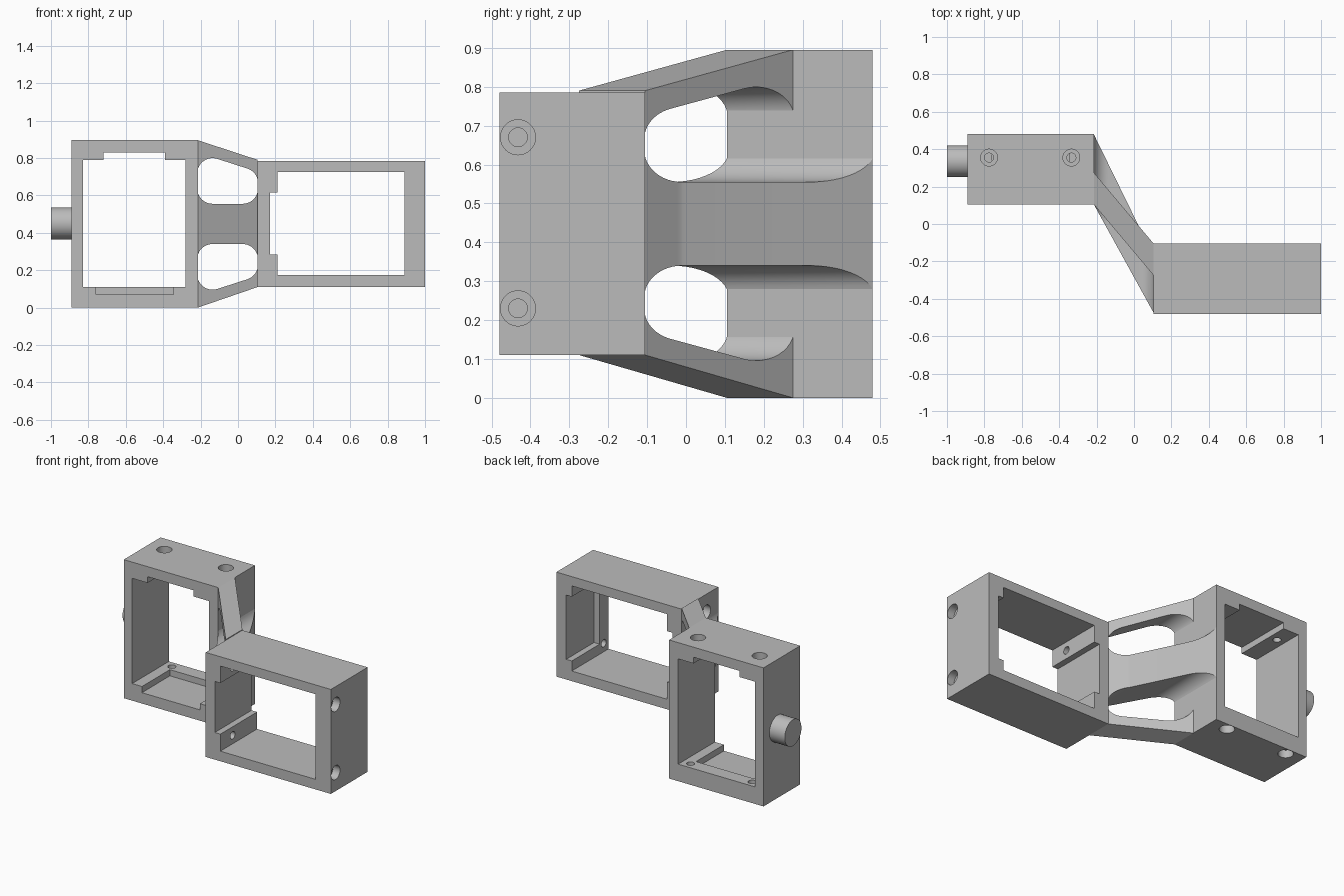
import bpy, bmesh, math
from mathutils import Matrix, Vector

cube = bpy.data.objects.get("Cube")
if cube:
    bpy.data.objects.remove(cube, do_unlink=True)

grey = bpy.data.materials.new("matte grey")
grey.use_nodes = True
colour = (0.5, 0.5, 0.5, 1)
grey.diffuse_color = colour
grey.node_tree.nodes["Principled BSDF"].inputs["Base Color"].default_value = colour


def make_object(name, bm):
    bmesh.ops.recalc_face_normals(bm, faces=bm.faces)
    mesh = bpy.data.meshes.new(name)
    bm.to_mesh(mesh)
    bm.free()
    mesh.materials.append(grey)
    obj = bpy.data.objects.new(name, mesh)
    bpy.context.collection.objects.link(obj)
    return obj


def prism(name, points, axis, low, high):
    """Extrude a flat outline along y (x, z outline) or z (x, y outline)."""
    bm = bmesh.new()
    place = (lambda p: (p[0], low, p[1])) if axis == "y" else (lambda p: (p[0], p[1], low))
    face = bm.faces.new([bm.verts.new(place(p)) for p in points])
    moved = bmesh.ops.extrude_face_region(bm, geom=[face])["geom"]
    step = Vector((0, high - low, 0) if axis == "y" else (0, 0, high - low))
    bmesh.ops.translate(bm, vec=step, verts=[v for v in moved if isinstance(v, bmesh.types.BMVert)])
    return make_object(name, bm)


def block(name, x, y, z):
    outline = [(x[0], z[0]), (x[1], z[0]), (x[1], z[1]), (x[0], z[1])]
    return prism(name, outline, "y", y[0], y[1])


def cylinder(name, centre, radius, length, axis="Z"):
    bm = bmesh.new()
    bmesh.ops.create_cone(bm, cap_ends=True, segments=48, radius1=radius,
                          radius2=radius, depth=length)
    if axis == "X":
        bm.transform(Matrix.Rotation(math.pi / 2, 4, "Y"))
    bm.transform(Matrix.Translation(centre))
    return make_object(name, bm)


def combine(target, other, operation):
    mod = target.modifiers.new("combine", "BOOLEAN")
    mod.operation, mod.object, mod.solver = operation, other, "EXACT"
    bpy.context.view_layer.objects.active = target
    bpy.ops.object.modifier_apply(modifier=mod.name)
    bpy.data.objects.remove(other, do_unlink=True)


def rounded(corners, radius, steps=12):
    """Replace every corner of an outline with an arc."""
    result = []
    for i, c in enumerate(corners):
        c = Vector(c)
        a = (Vector(corners[i - 1]) - c).normalized()
        b = (Vector(corners[(i + 1) % len(corners)]) - c).normalized()
        half = a.angle(b) / 2
        centre = c + (a + b).normalized() * radius / math.sin(half)
        start = c + a * radius / math.tan(half) - centre
        end = c + b * radius / math.tan(half) - centre
        for k in range(steps + 1):
            spoke = start.lerp(end, k / steps).normalized()
            if 0 < k < steps:
                total = start.angle(end)
                t = k / steps
                spoke = (start * math.sin((1 - t) * total) + end * math.sin(t * total)).normalized()
            result.append(tuple(centre + spoke * radius))
    return result


# Tall frame: open ring with a notch, a floor pocket and counterbored screw holes
tall = block("tall_frame", (-0.89, -0.215), (0.105, 0.48), (0, 0.895))
cutters = [
    block("opening", (-0.83, -0.28), (0, 0.6), (0.11, 0.79)),
    block("notch", (-0.72, -0.39), (0, 0.6), (0.7, 0.83)),
    block("pocket", (-0.76, -0.345), (0, 0.39), (0.07, 0.2)),
]
for x in (-0.775, -0.335):
    for y, face_z, inward in ((0.355, 0.895, -1), (0.432, 0, 1)):
        cutters.append(cylinder("screw_hole", (x, y, face_z + inward * 0.05), 0.024, 0.2))
        cutters.append(cylinder("counterbore", (x, y, face_z), 0.045, 0.1))
for cutter in cutters:
    combine(tall, cutter, "DIFFERENCE")

# Wide frame: the same ring turned on its side and facing the other way
wide = bpy.data.objects.new("wide_frame", tall.data.copy())
bpy.context.collection.objects.link(wide)
wide.data.transform(Matrix(((0, 0, -1, 1), (0, -1, 0, 0), (-1, 0, 0, -0.105), (0, 0, 0, 1))))

# Connector: slanted tapering plate plus a thicker middle web
left, right = -0.215, 0.105
connector = prism("connector", [(left, 0.105), (right, -0.275), (right, -0.105), (left, 0.275)],
                  "z", 0, 0.895)
for v in connector.data.vertices:
    if v.co.x > 0:
        v.co.z = 0.11 if v.co.z < 0.4 else 0.79
web = prism("web", [(left, 0.105), (right, -0.475), (right, -0.105), (0.085, -0.097),
                    (0.06, -0.07), (0.02, 0), (left, 0.48)], "z", 0.235, 0.66)
combine(connector, web, "UNION")

# Rounded windows above and below the web
window = rounded([(left - 0.003, 0.555), (right + 0.002, 0.555),
                  (right + 0.002, 0.725), (left - 0.003, 0.83)], 0.082)
for outline in (window, [(x, 0.895 - z) for x, z in window]):
    combine(connector, prism("window", outline, "y", -0.7, 0.7), "DIFFERENCE")

# Pivot pin on the outer side of the tall frame
pin = cylinder("pivot_pin", (-0.945, 0.335, 0.45), 0.085, 0.11, "X")

bpy.ops.object.select_all(action="DESELECT")
for part in (tall, wide, connector, pin):
    part.select_set(True)
bpy.context.view_layer.objects.active = tall
bpy.ops.object.shade_smooth_by_angle(angle=math.radians(25))
